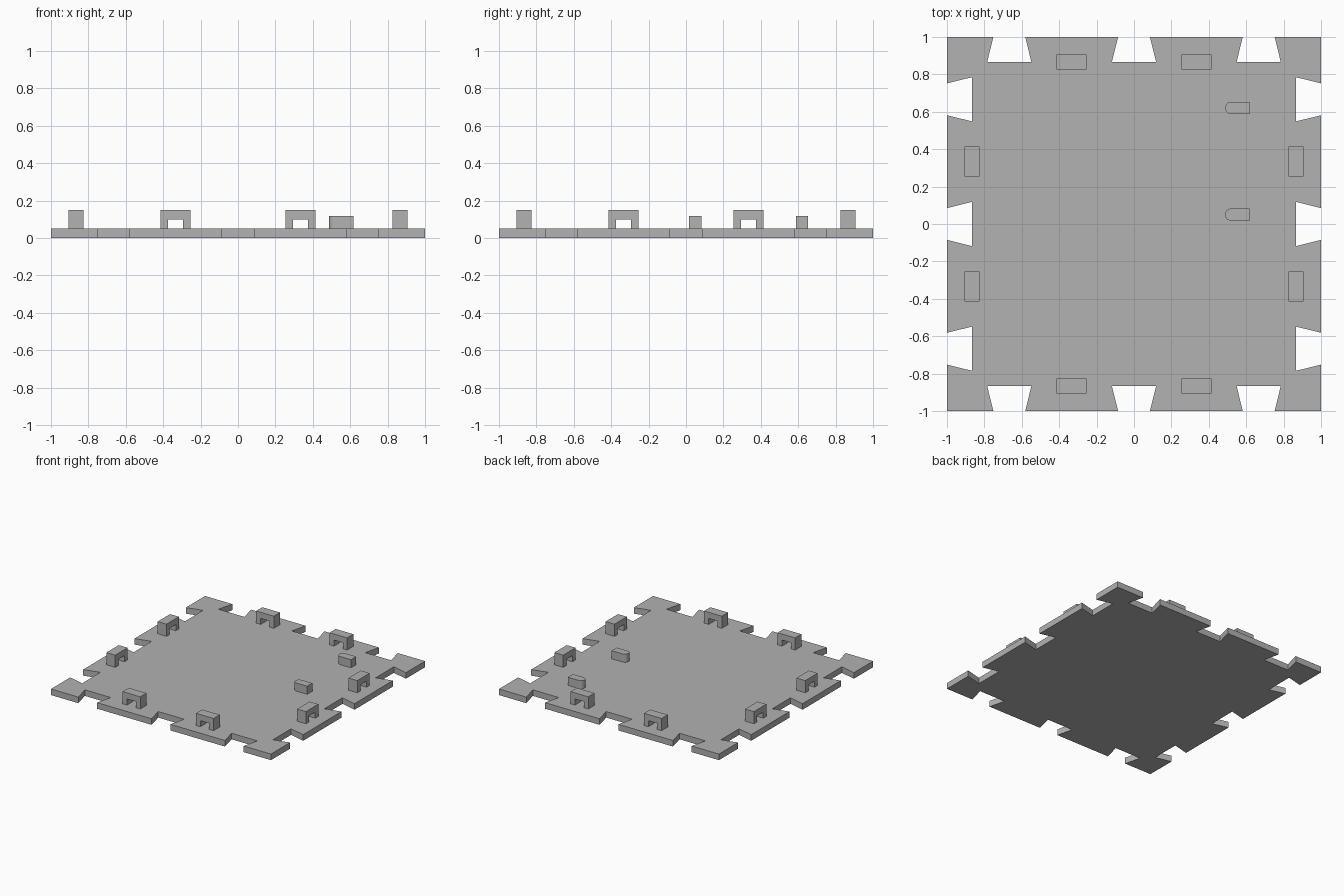
import bpy
import bmesh
import math
from mathutils import Matrix

cube = bpy.data.objects.get("Cube")
if cube:
    bpy.data.objects.remove(cube, do_unlink=True)

grey = bpy.data.materials.new("plain grey")
grey.use_nodes = True
colour = (0.445, 0.445, 0.445, 1)
grey.diffuse_color = colour
grey.node_tree.nodes["Principled BSDF"].inputs["Base Color"].default_value = colour

PLATE = 0.05


def extrude(name, outline, height, matrix=Matrix()):
    """Extrude a flat outline upward by height and place it."""
    bm = bmesh.new()
    face = bm.faces.new([bm.verts.new((x, y, 0)) for x, y in outline])
    grown = bmesh.ops.extrude_face_region(bm, geom=[face])["geom"]
    tops = [g for g in grown if isinstance(g, bmesh.types.BMVert)]
    bmesh.ops.translate(bm, verts=tops, vec=(0, 0, height))
    bmesh.ops.recalc_face_normals(bm, faces=bm.faces)
    bm.transform(matrix)
    mesh = bpy.data.meshes.new(name)
    bm.to_mesh(mesh)
    bm.free()
    mesh.materials.append(grey)
    obj = bpy.data.objects.new(name, mesh)
    bpy.context.collection.objects.link(obj)
    return obj


# Base plate: one edge with three dovetail notches, turned round four sides
edge = [(-1, -1)]
for c in (-2 / 3, 0, 2 / 3):
    edge += [(c - 0.085, -1), (c - 0.118, -0.867), (c + 0.118, -0.867), (c + 0.085, -1)]
outline = []
for side in range(4):
    turn = Matrix.Rotation(side * math.pi / 2, 2)
    outline += [(turn[0][0] * x + turn[0][1] * y, turn[1][0] * x + turn[1][1] * y)
                for x, y in edge]
extrude("base_plate", outline, PLATE)

# Arched loops: two along each side
arch = [(-0.08, 0), (-0.04, 0), (-0.04, 0.05), (0.04, 0.05),
        (0.04, 0), (0.08, 0), (0.08, 0.1), (-0.08, 0.1)]
upright = Matrix.Translation((0, 0.04, 0)) @ Matrix.Rotation(math.pi / 2, 4, "X")
for i, side in enumerate(("front", "left", "back", "right")):
    turn = Matrix.Rotation(i * math.pi / 2, 4, "Z")
    for j, x in enumerate((-1 / 3, 1 / 3)):
        place = Matrix.Translation((x, -0.867, PLATE))
        extrude(f"{side}_loop_{j + 1}", arch, 0.08, turn @ place @ upright)

# Pegs with one rounded end
r = 0.033
peg = [(0.617, -r), (0.617, r)]
for k in range(13):
    a = math.pi / 2 + math.pi * k / 12
    peg.append((0.52 + r * math.cos(a), r * math.sin(a)))
for name, y in (("middle_peg", 0.05), ("back_peg", 0.62)):
    obj = extrude(name, peg, 0.067, Matrix.Translation((0, y, PLATE)))
    bpy.ops.object.select_all(action="DESELECT")
    obj.select_set(True)
    bpy.context.view_layer.objects.active = obj
    bpy.ops.object.shade_smooth_by_angle(angle=math.radians(30))
